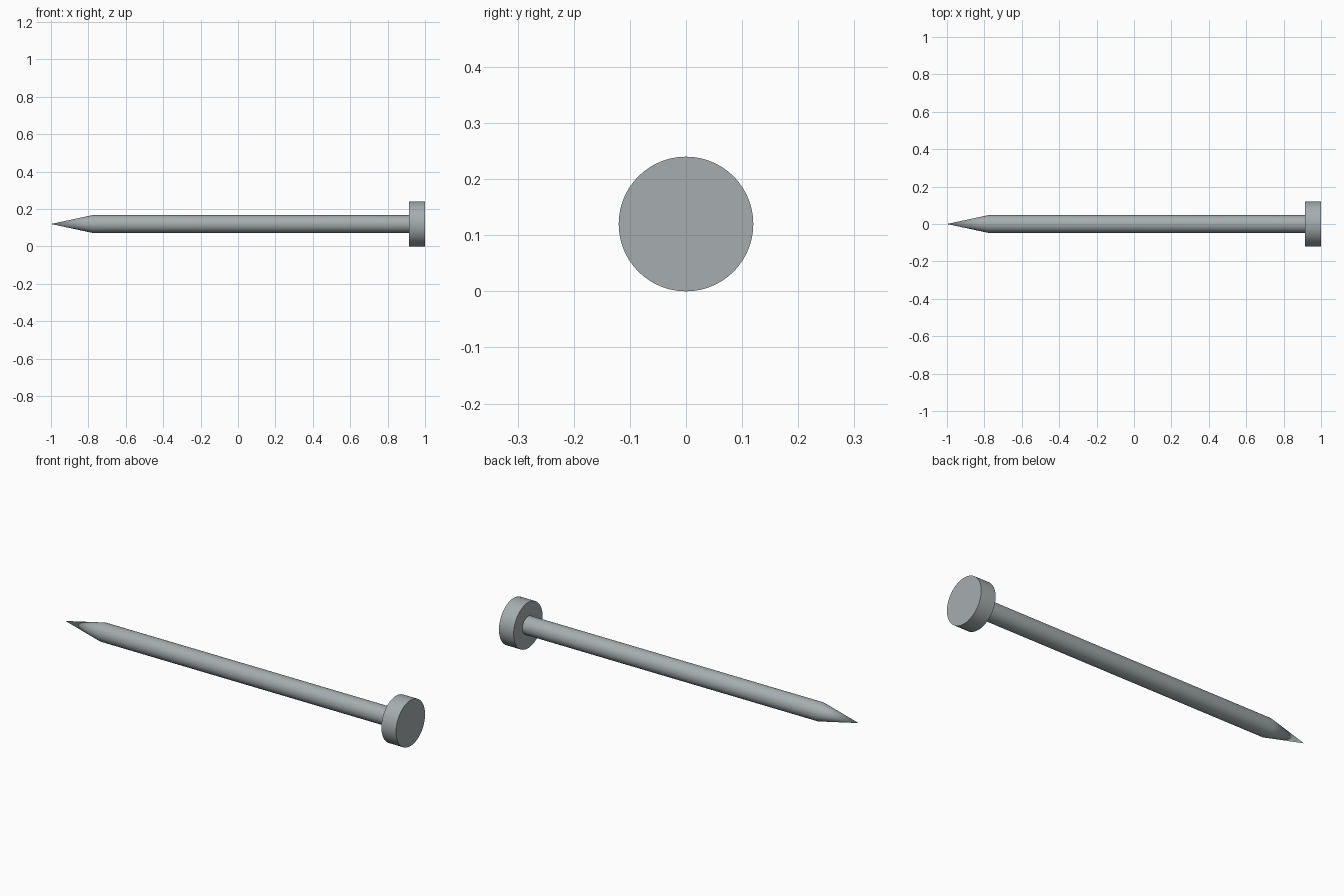
import bpy, bmesh, math

if "Cube" in bpy.data.objects:
    bpy.data.objects.remove(bpy.data.objects["Cube"])

SIDES = 64
AXIS_Z = 0.12

# blue-grey steel
steel = bpy.data.materials.new("steel")
steel.diffuse_color = (0.38, 0.42, 0.43, 1)
steel.use_nodes = True
steel.node_tree.nodes["Principled BSDF"].inputs["Base Color"].default_value = steel.diffuse_color


def lathe(name, profile):
    """Revolve (x, radius) points around the horizontal nail axis."""
    bm = bmesh.new()
    rings = []
    for x, r in profile:
        if r == 0:
            rings.append([bm.verts.new((x, 0, 0))] * SIDES)
        else:
            rings.append([bm.verts.new((x,
                                        r * math.cos(2 * math.pi * i / SIDES),
                                        r * math.sin(2 * math.pi * i / SIDES)))
                          for i in range(SIDES)])
    for a, b in zip(rings, rings[1:]):
        for i in range(SIDES):
            j = (i + 1) % SIDES
            bm.faces.new(dict.fromkeys((a[i], a[j], b[j], b[i])))
    # flat caps on open ends
    for ring in (rings[0], rings[-1]):
        if ring[0] is not ring[1]:
            bm.faces.new(ring)
    bmesh.ops.recalc_face_normals(bm, faces=bm.faces)
    mesh = bpy.data.meshes.new(name)
    bm.to_mesh(mesh)
    bm.free()
    mesh.materials.append(steel)
    obj = bpy.data.objects.new(name, mesh)
    obj.location.z = AXIS_Z
    bpy.context.collection.objects.link(obj)
    bpy.ops.object.select_all(action='DESELECT')
    obj.select_set(True)
    bpy.context.view_layer.objects.active = obj
    bpy.ops.object.shade_smooth_by_angle(angle=math.radians(30))
    return obj


# straight shank with its tapered point
lathe("nail_shank", [(-1.0, 0), (-0.78, 0.047), (0.92, 0.047)])

# flat disc head
lathe("nail_head", [(0.915, 0.12), (1.0, 0.12)])
